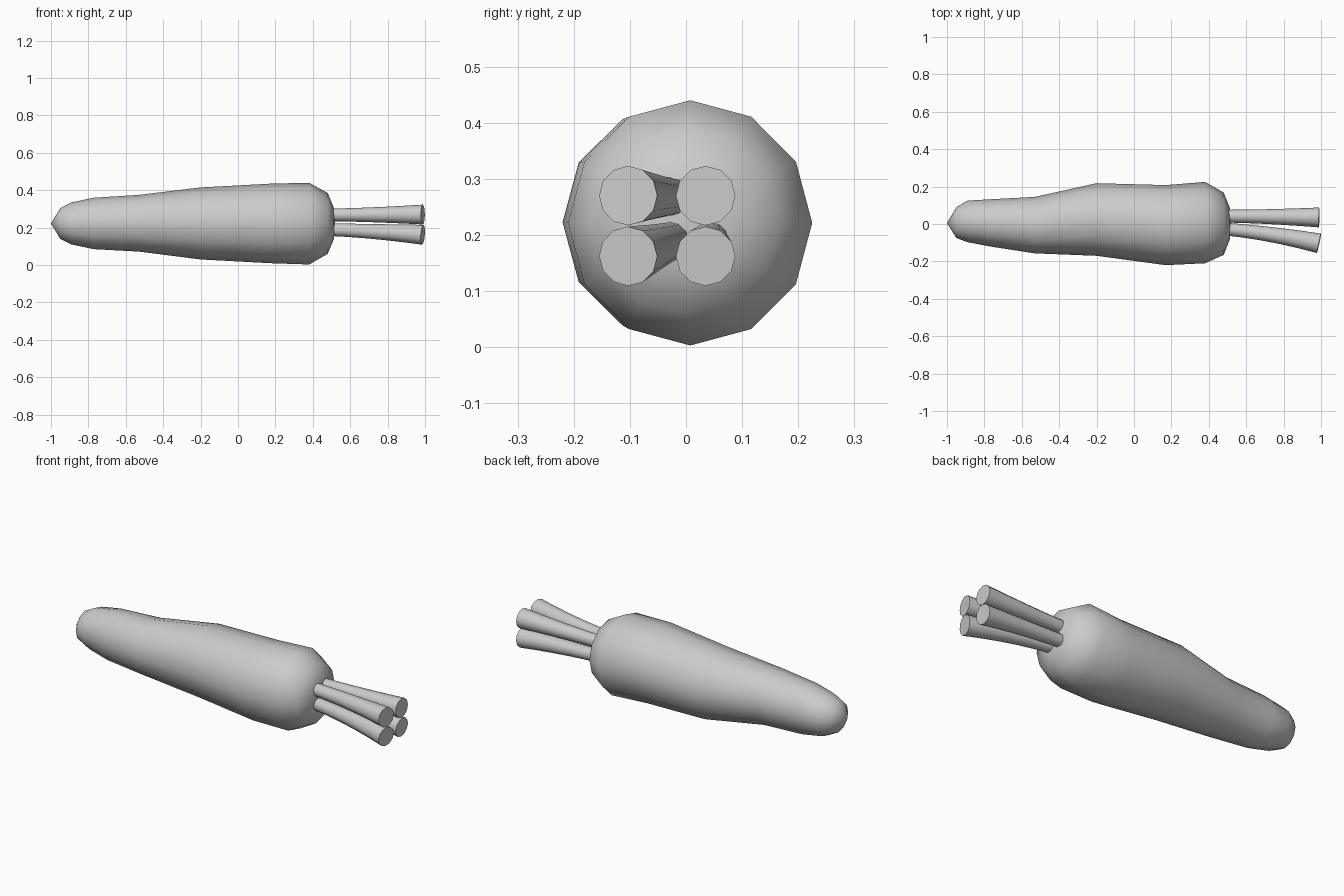
import bpy, bmesh, math
from mathutils import Vector, Matrix

cube = bpy.data.objects.get("Cube")
if cube:
    bpy.data.objects.remove(cube, do_unlink=True)

SIDES = 12

grey = bpy.data.materials.new("plain grey")
grey.use_nodes = True
colour = (0.6, 0.6, 0.6, 1)
grey.diffuse_color = colour
grey.node_tree.nodes["Principled BSDF"].inputs["Base Color"].default_value = colour


def add_ring(bm, centre, ry, rz, tilt=None):
    """Ring of vertices around the x axis, optionally turned."""
    tilt = tilt or Matrix.Identity(3)
    ring = []
    for i in range(SIDES):
        a = math.tau * i / SIDES
        offset = Vector((0, ry * math.sin(a), rz * math.cos(a)))
        ring.append(bm.verts.new(centre + tilt @ offset))
    return ring


def skin(bm, rings):
    for a, b in zip(rings, rings[1:]):
        for i in range(SIDES):
            j = (i + 1) % SIDES
            bm.faces.new((a[i], a[j], b[j], b[i]))


def finish(bm, name):
    bmesh.ops.recalc_face_normals(bm, faces=bm.faces[:])
    mesh = bpy.data.meshes.new(name)
    bm.to_mesh(mesh)
    bm.free()
    obj = bpy.data.objects.new(name, mesh)
    bpy.context.collection.objects.link(obj)
    mesh.materials.append(grey)
    bpy.ops.object.select_all(action="DESELECT")
    obj.select_set(True)
    bpy.context.view_layer.objects.active = obj
    bpy.ops.object.shade_smooth_by_angle(angle=math.radians(65))


# Root: x, lowest and highest y, lowest and highest z of each ring
sections = [
    (-0.95, -0.075, 0.09, 0.14, 0.305),
    (-0.89, -0.097, 0.125, 0.11, 0.335),
    (-0.77, -0.12, 0.132, 0.085, 0.36),
    (-0.53, -0.157, 0.145, 0.072, 0.375),
    (-0.2, -0.17, 0.218, 0.03, 0.415),
    (0.17, -0.22, 0.208, 0.01, 0.435),
    (0.38, -0.21, 0.225, 0.003, 0.44),
    (0.48, -0.165, 0.168, 0.06, 0.385),
    (0.513, -0.08, 0.085, 0.14, 0.305),
]
bm = bmesh.new()
rings = [add_ring(bm, Vector((x, (y0 + y1) / 2, (z0 + z1) / 2)),
                  (y1 - y0) / 2, (z1 - z0) / 2)
         for x, y0, y1, z0, z1 in sections]
skin(bm, rings)
for ring, x in ((rings[0], -1.0), (rings[-1], 0.52)):
    pole = bm.verts.new((x, 0.005, 0.222))
    for i in range(SIDES):
        bm.faces.new((ring[i], ring[(i + 1) % SIDES], pole))
finish(bm, "root")


# Stems: flaring stalks that bend away from the root
def stem(name, start, end):
    start, end = Vector(start), Vector(end)
    control = start.lerp(end, 0.5)
    control.y = start.y + (end.y - start.y) * 0.3
    control.z = start.z + (end.z - start.z) * 0.3
    bm = bmesh.new()
    rings = []
    steps = 5
    for k in range(steps + 1):
        t = k / steps
        p = start.lerp(control, t).lerp(control.lerp(end, t), t)
        d = (control - start).lerp(end - control, t)
        tilt = Vector((1, 0, 0)).rotation_difference(d).to_matrix()
        r = 0.034 + 0.019 * t ** 1.6
        rings.append(add_ring(bm, p, r, r, tilt))
    skin(bm, rings)
    bm.faces.new(rings[0])
    bm.faces.new(rings[-1])
    finish(bm, name)


for side, y0, y1 in (("front", -0.026, -0.103), ("back", 0.042, 0.035)):
    for level, z0, z1 in (("upper", 0.268, 0.27), ("lower", 0.19, 0.162)):
        stem(f"{side}_{level}_stem", (0.48, y0, z0), (0.988, y1, z1))
